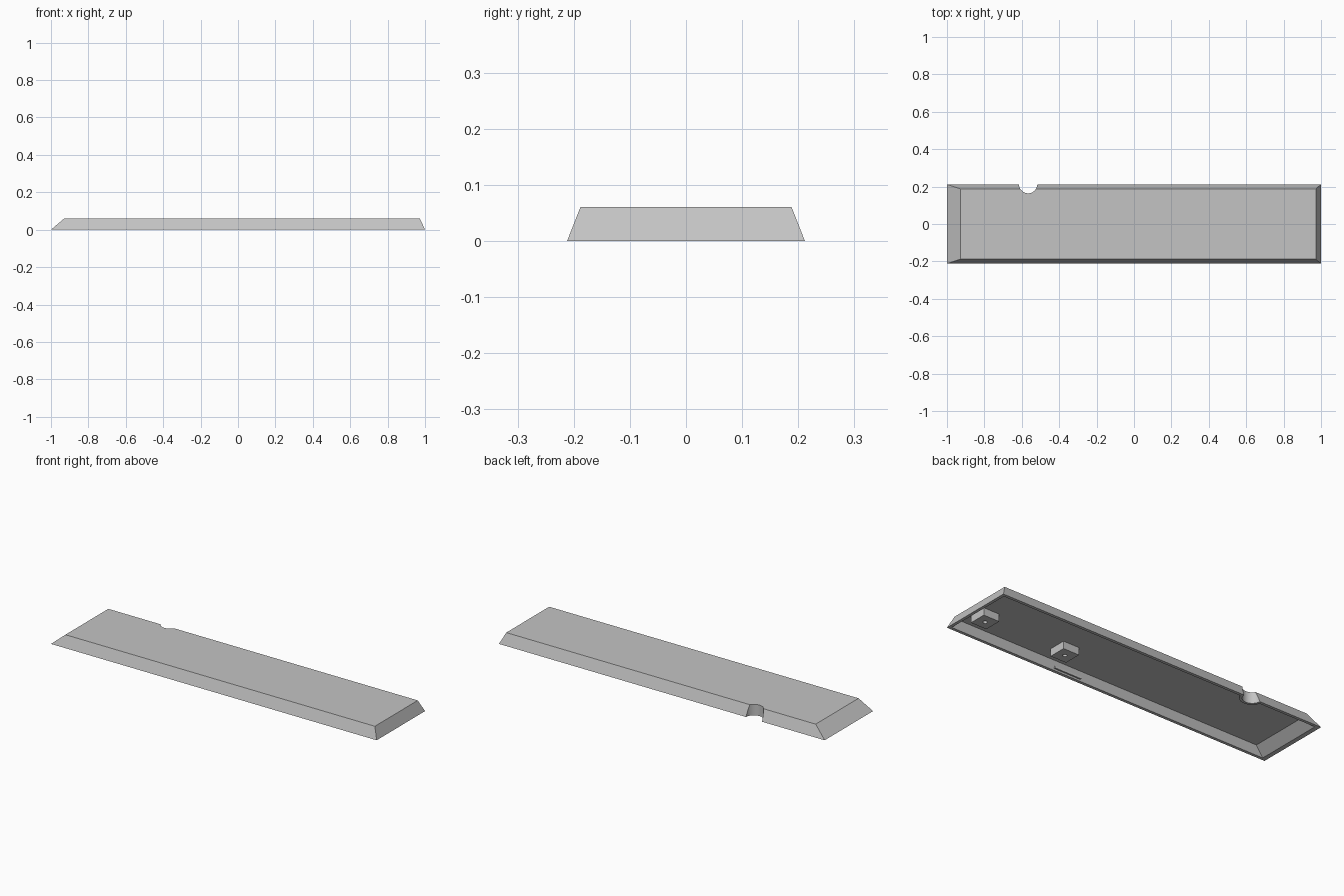
import bpy, bmesh, math
from mathutils import Matrix

cube = bpy.data.objects.get("Cube")
if cube:
    bpy.data.objects.remove(cube, do_unlink=True)

grey = bpy.data.materials.new("plain grey")
grey.use_nodes = True
color = (0.55, 0.55, 0.55, 1)
grey.diffuse_color = color
grey.node_tree.nodes["Principled BSDF"].inputs["Base Color"].default_value = color


def add(name, bm, helper=False):
    bmesh.ops.recalc_face_normals(bm, faces=bm.faces)
    mesh = bpy.data.meshes.new(name)
    bm.to_mesh(mesh)
    bm.free()
    mesh.materials.append(grey)
    ob = bpy.data.objects.new(name, mesh)
    bpy.context.collection.objects.link(ob)
    if helper:
        ob.hide_render = True
        ob.hide_set(True)
    return ob


def frustum(name, low, high, helper=False):
    """Each end is (x0, x1, y0, y1, z)."""
    bm = bmesh.new()
    rings = []
    for x0, x1, y0, y1, z in (low, high):
        rings.append([bm.verts.new((x, y, z)) for x, y in
                      ((x0, y0), (x1, y0), (x1, y1), (x0, y1))])
    a, b = rings
    bm.faces.new(a)
    bm.faces.new(b)
    for i in range(4):
        j = (i + 1) % 4
        bm.faces.new((a[i], a[j], b[j], b[i]))
    return add(name, bm, helper)


def box(name, x, y, z0, z1, w, d, helper=False):
    ends = [(x - w / 2, x + w / 2, y - d / 2, y + d / 2, z) for z in (z0, z1)]
    return frustum(name, *ends, helper=helper)


def cylinder(name, x, y, z0, z1, r, segments=48):
    bm = bmesh.new()
    bmesh.ops.create_cone(bm, cap_ends=True, segments=segments, radius1=r, radius2=r,
                          depth=z1 - z0, matrix=Matrix.Translation((x, y, (z0 + z1) / 2)))
    return add(name, bm, True)


def cut(ob, cutter):
    mod = ob.modifiers.new("cut", "BOOLEAN")
    mod.operation = "DIFFERENCE"
    mod.solver = "EXACT"
    mod.object = cutter


def smooth(ob):
    bpy.ops.object.select_all(action="DESELECT")
    ob.select_set(True)
    bpy.context.view_layer.objects.active = ob
    for mod in list(ob.modifiers):
        bpy.ops.object.modifier_apply(modifier=mod.name)
    bpy.ops.object.shade_smooth_by_angle(angle=math.radians(20))


# Bevelled cover, hollow from below
cover = frustum("cover_shell", (-1, 1, -0.212, 0.212, 0), (-0.928, 0.972, -0.188, 0.188, 0.061))
cavity = frustum("cavity_cutter", (-0.976, 0.984, -0.196, 0.196, -0.001),
                 (-0.92, 0.963, -0.178, 0.178, 0.044), True)

# Round notch in the back edge, with a thin collar left standing around it
nx, ny = -0.566, 0.213
cut(cavity, cylinder("collar_keeper", nx, ny, -0.01, 0.1, 0.063))
cut(cover, cavity)
cut(cover, cylinder("notch_cutter", nx, ny, -0.05, 0.1, 0.049))
smooth(cover)

# Square mounting blocks with blind screw holes
for name, x in (("left_mount_block", 0.89), ("middle_mount_block", 0.388)):
    block = box(name, x, -0.057, 0.003, 0.047, 0.097, 0.097)
    cut(block, cylinder(name + "_hole", x, -0.057, -0.02, 0.035, 0.011, 24))
    smooth(block)

# Small catch on the inside of the front wall
box("front_catch", 0.26, -0.192, 0.008, 0.02, 0.165, 0.016)
